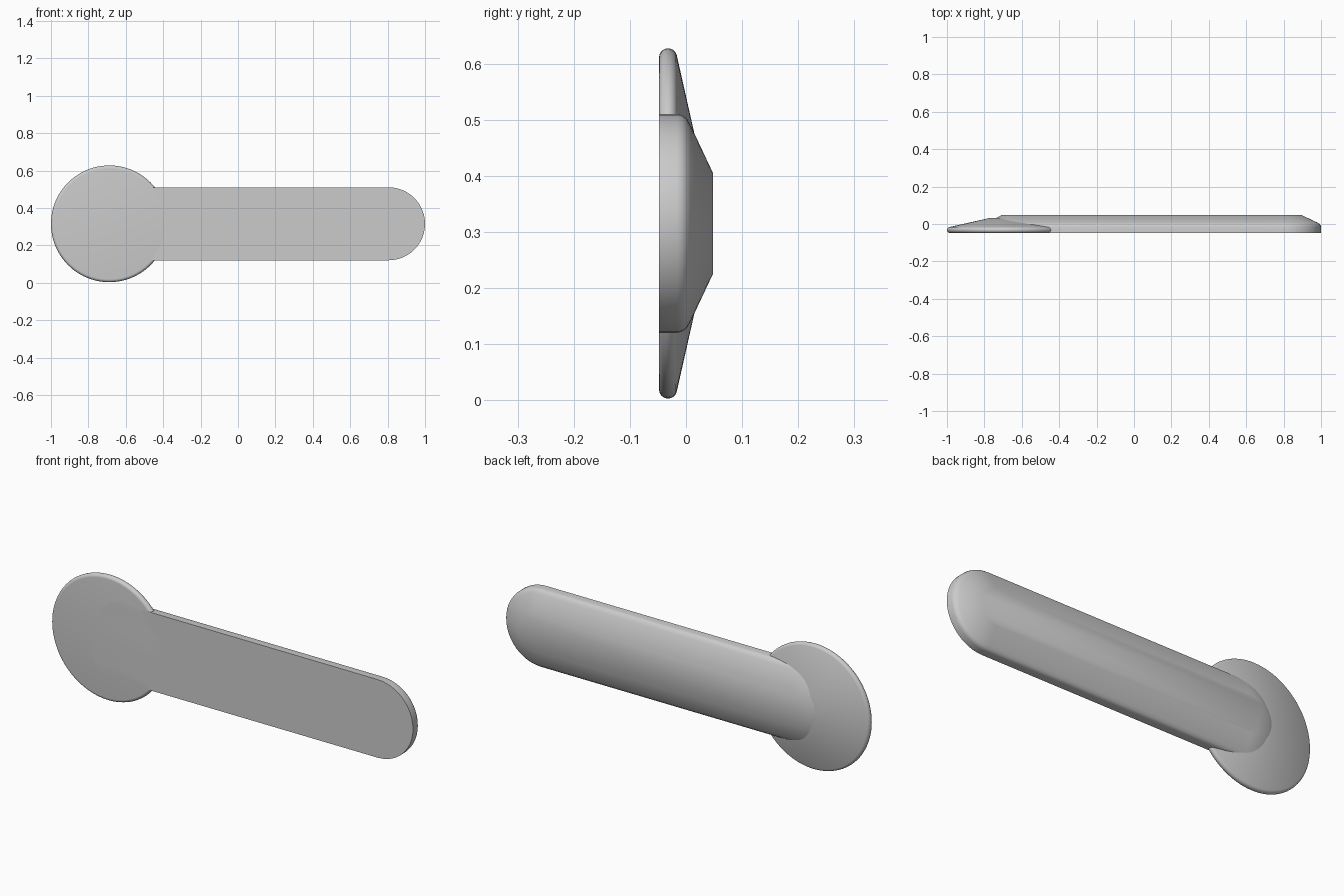
import bpy, bmesh, math

if "Cube" in bpy.data.objects:
    bpy.data.objects.remove(bpy.data.objects["Cube"], do_unlink=True)

# Single plain grey finish
grey = bpy.data.materials.new("plain grey")
grey.use_nodes = True
color = (0.6, 0.6, 0.6, 1)
grey.diffuse_color = color
grey.node_tree.nodes["Principled BSDF"].inputs["Base Color"].default_value = color

MID_Z = 0.315
FRONT = -0.048


def rounded_solid(name, left_x, right_x, profile, steps):
    """Stack outlines with semicircular ends, following (radius, y) rings from front to back."""
    bm = bmesh.new()
    rings = []
    for radius, y in profile:
        ring = []
        for centre, start in ((right_x, -math.pi / 2), (left_x, math.pi / 2)):
            # a round disc shares its seam points, a long shape keeps both
            count = steps if left_x == right_x else steps + 1
            for i in range(count):
                a = start + math.pi * i / steps
                ring.append(bm.verts.new((centre + radius * math.cos(a), y,
                                          MID_Z + radius * math.sin(a))))
        rings.append(ring)
    n = len(rings[0])
    for a, b in zip(rings, rings[1:]):
        for i in range(n):
            j = (i + 1) % n
            bm.faces.new((a[i], a[j], b[j], b[i]))
    bm.faces.new(rings[0])
    bm.faces.new(rings[-1])
    bmesh.ops.recalc_face_normals(bm, faces=bm.faces)
    mesh = bpy.data.meshes.new(name)
    bm.to_mesh(mesh)
    bm.free()
    mesh.materials.append(grey)
    obj = bpy.data.objects.new(name, mesh)
    bpy.context.collection.objects.link(obj)
    bpy.ops.object.select_all(action='DESELECT')
    obj.select_set(True)
    bpy.context.view_layer.objects.active = obj
    bpy.ops.object.shade_smooth_by_angle(angle=math.radians(30))
    return obj


# Round disc: half-round rim, then a shallow cone rising to a small flat
RIM = 0.016
rim = [(0.296 + RIM * math.cos(a), FRONT + RIM + RIM * math.sin(a))
       for a in (math.radians(d) for d in range(-90, 80, 15))]
rounded_solid("round_disc", -0.688, -0.688, rim + [(0.08, 0.033)], 48)

# Long arm: straight side, softened shoulder, sloping bevel and flat back
arm_profile = [(0.195, FRONT), (0.195, -0.016), (0.193, -0.007), (0.187, 0.001),
               (0.175, 0.008), (0.09, 0.048)]
rounded_solid("long_arm", -0.615, 0.805, arm_profile, 24)
